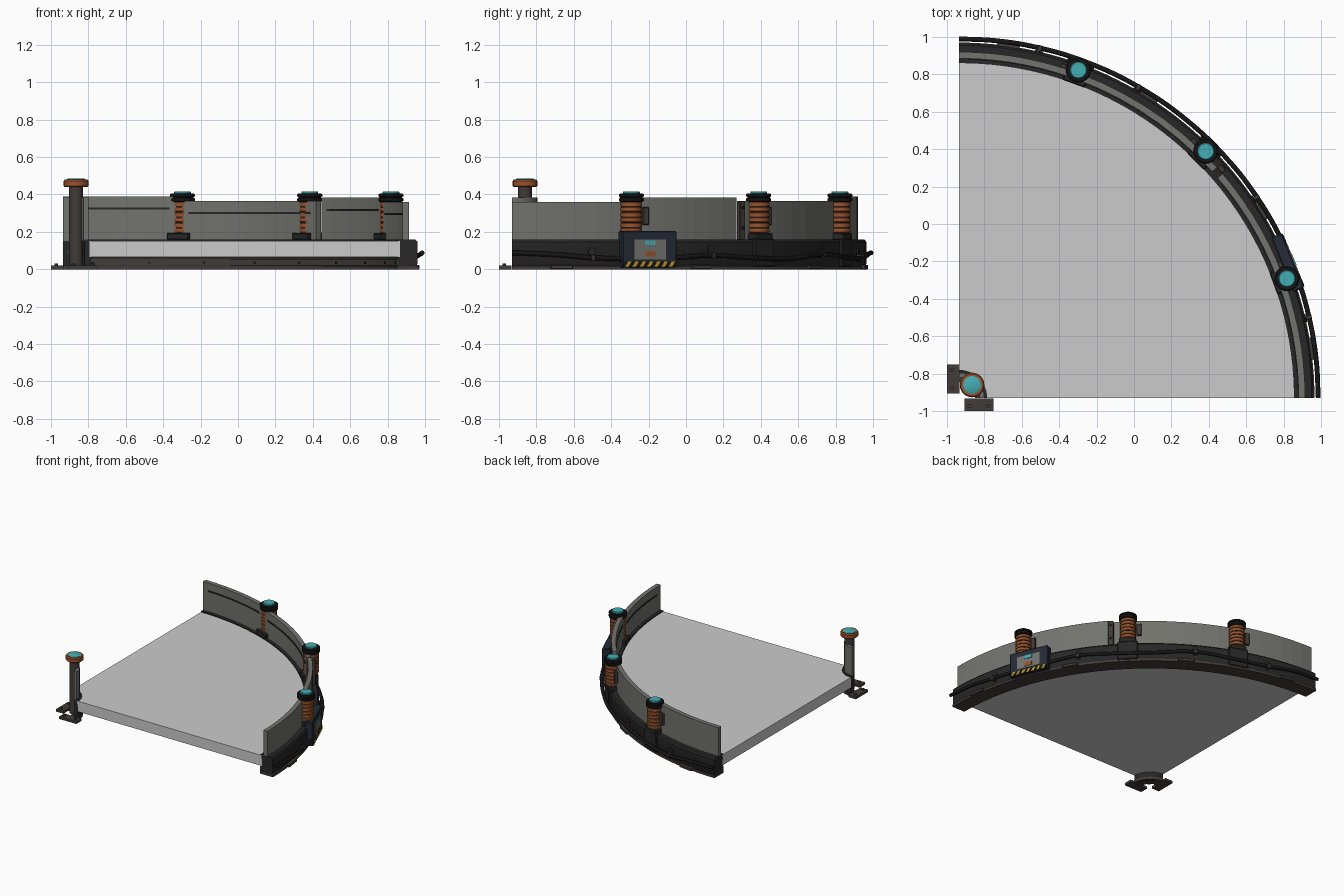
import bpy, bmesh
from math import sin, cos, radians, pi
from mathutils import Matrix, Vector

if "Cube" in bpy.data.objects:
    bpy.data.objects.remove(bpy.data.objects["Cube"])

CX, CY = -0.935, -0.93   # centre of the quarter circle


def mat(name, r, g, b):
    m = bpy.data.materials.new(name)
    m.diffuse_color = (r, g, b, 1)
    m.use_nodes = True
    m.node_tree.nodes["Principled BSDF"].inputs["Base Color"].default_value = m.diffuse_color
    return m


DARK = mat("dark_metal", 0.02, 0.02, 0.02)
BLACK = mat("black_rubber", 0.008, 0.008, 0.008)
STEEL = mat("wall_steel", 0.17, 0.17, 0.155)
BROWN = mat("worn_plate", 0.055, 0.045, 0.04)
ORANGE = mat("copper", 0.32, 0.085, 0.025)
TEAL = mat("teal_light", 0.06, 0.42, 0.46)
NAVY = mat("navy_case", 0.018, 0.024, 0.038)
YELLOW = mat("hazard_yellow", 0.55, 0.33, 0.02)


def finish(name, bm, material=None, smooth=False):
    bmesh.ops.recalc_face_normals(bm, faces=bm.faces)
    me = bpy.data.meshes.new(name)
    bm.to_mesh(me)
    bm.free()
    ob = bpy.data.objects.new(name, me)
    bpy.context.collection.objects.link(ob)
    if material:
        me.materials.append(material)
    if smooth:
        bpy.context.view_layer.objects.active = ob
        ob.select_set(True)
        bpy.ops.object.shade_smooth_by_angle(angle=radians(35))
        ob.select_set(False)
    return ob


def polar(a, r, z):
    a = radians(a)
    return Vector((CX + r * cos(a), CY + r * sin(a), z))


def arc(name, profile, a0, a1, segs, material=None, smooth=False):
    """Sweep a closed (radius, z) profile around the quarter-circle centre."""
    bm = bmesh.new()
    rings = [[bm.verts.new(polar(a0 + (a1 - a0) * i / segs, r, z)) for r, z in profile]
             for i in range(segs + 1)]
    n = len(profile)
    for p, q in zip(rings, rings[1:]):
        for k in range(n):
            bm.faces.new((p[k], p[(k + 1) % n], q[(k + 1) % n], q[k]))
    bm.faces.new(rings[0])
    bm.faces.new(rings[-1])
    return finish(name, bm, material, smooth)


def rect(r0, r1, z0, z1):
    return [(r0, z0), (r1, z0), (r1, z1), (r0, z1)]


def block(name, a, r, z, size, material, bevel=0.0, shift=0.0, shear=0.0):
    """Box at angle a: size = radial, tangential, vertical; shift runs along the tangent."""
    bm = bmesh.new()
    bmesh.ops.create_cube(bm, size=1)
    bmesh.ops.scale(bm, vec=size, verts=bm.verts)
    if bevel:
        bmesh.ops.bevel(bm, geom=bm.edges[:], offset=bevel, segments=1, affect='EDGES')
    for v in bm.verts:
        v.co.y += shift + shear * v.co.z
    bmesh.ops.transform(bm, verts=bm.verts, matrix=Matrix.Translation(polar(a, r, z))
                        @ Matrix.Rotation(radians(a), 4, 'Z'))
    return finish(name, bm, material)


def lathe(name, profile, loc, material, segs=24):
    """Revolve a (radius, z) profile about a vertical axis."""
    bm = bmesh.new()
    rings = [[bm.verts.new((loc.x + r * cos(2 * pi * i / segs), loc.y + r * sin(2 * pi * i / segs), z))
              for i in range(segs)] for r, z in profile]
    for p, q in zip(rings, rings[1:]):
        for i in range(segs):
            j = (i + 1) % segs
            bm.faces.new((p[i], p[j], q[j], q[i]))
    bm.faces.new(rings[0])
    bm.faces.new(rings[-1])
    return finish(name, bm, material, True)


def bolt(name, a, r, z, rad, depth, material):
    bm = bmesh.new()
    bmesh.ops.create_cone(bm, cap_ends=True, segments=8, radius1=rad, radius2=rad, depth=depth,
                          matrix=Matrix.Translation(polar(a, r, z))
                          @ Matrix.Rotation(radians(a), 4, 'Z') @ Matrix.Rotation(pi / 2, 4, 'Y'))
    return finish(name, bm, material)


# Floor slab between the small and large rings
arc("floor_slab", rect(0.14, 1.80, 0.065, 0.15), 0, 90, 48)

# Outer curb with chamfered edges and a base flange
arc("outer_curb", [(1.79, 0.015), (1.885, 0.015), (1.895, 0.03), (1.895, 0.145),
                   (1.885, 0.158), (1.79, 0.158)], 0, 90, 48, DARK, True)
arc("outer_base_flange", rect(1.785, 1.90, 0, 0.018), 0, 90, 48, BROWN, True)
arc("inner_kick_strip", rect(1.783, 1.792, 0.02, 0.055), 0, 90, 48, BROWN, True)
for i in range(9):
    bolt("kick_rivet", 5 + i * 10, 1.782, 0.035, 0.007, 0.008, DARK)

# Wall panels: start angle, end angle, top height
for a0, a1, top in ((0, 19.8, 0.36), (20.2, 40.4, 0.383), (41.8, 69.8, 0.366), (70.2, 90, 0.39)):
    arc("wall_panel", rect(1.815, 1.85, 0.15, top), a0, a1, 7, STEEL)
    arc("panel_groove_strip", rect(1.810, 1.817, top - 0.071, top - 0.060),
        a0 + 1.5, a1 - 1.5, 7, DARK)

# Splice bar in the panel gap
block("splice_bar", 41.1, 1.862, 0.20, (0.03, 0.04, 0.33), BROWN, 0.004)
for z in (0.08, 0.22, 0.33):
    bolt("splice_bolt", 41.1, 1.88, z, 0.009, 0.012, DARK)

# Ribbed posts on the outer ring
RIB0, PITCH = 0.195, 0.028
for a in (20, 45, 70):
    p = polar(a, 1.865, 0)
    block("post_base", a, 1.85, 0.176, (0.125, 0.125, 0.038), DARK, 0.006)
    block("post_back_plate", a, 1.897, 0.09, (0.025, 0.15, 0.15), DARK, 0.005)
    prof = []
    for i in range(6):
        z = RIB0 + i * PITCH
        prof += [(0.05, z), (0.058, z + 0.004), (0.058, z + 0.022), (0.05, z + 0.026)]
    lathe("post_coil", prof, p, ORANGE)
    for i in range(1, 6):
        z = RIB0 + i * PITCH
        lathe("post_groove_ring", [(0.054, z - 0.003), (0.054, z + 0.002)], p, DARK)
    lathe("post_cap", [(0.058, 0.36), (0.067, 0.366), (0.067, 0.378), (0.06, 0.382), (0.06, 0.386),
                       (0.067, 0.39), (0.067, 0.4), (0.06, 0.405)], p, BLACK)
    lathe("post_light", [(0.045, 0.40), (0.045, 0.413), (0.041, 0.417)], p, TEAL)
    block("panel_clamp", a, 1.858, 0.285, (0.025, 0.035, 0.095), BROWN, 0.004, shift=0.082)

# Corner ring, short wall and corner post
arc("corner_curb", rect(0.115, 0.15, 0, 0.158), 0, 90, 12, DARK, True)
arc("corner_base_ring", rect(0.085, 0.157, 0, 0.02), 0, 90, 12, BROWN, True)
arc("corner_wall", rect(0.11, 0.135, 0.15, 0.385), 0, 90, 8, STEEL)
corner = polar(45, 0.098, 0)
lathe("corner_post", [(0.037, 0.01), (0.037, 0.445)], corner, BROWN)
lathe("corner_post_cap", [(0.06, 0.44), (0.066, 0.446), (0.066, 0.472), (0.06, 0.48)], corner, ORANGE)
lathe("corner_light", [(0.048, 0.475), (0.048, 0.482), (0.045, 0.484)], corner, TEAL)
for a in (15, 45, 75):
    bolt("corner_rivet", a, 0.113, 0.09, 0.008, 0.01, BROWN)

# Foot plates at the corner, mirrored across the diagonal
for swap in (False, True):
    u, v, size = -0.967, -0.83, (0.066, 0.155, 0.02)
    bm = bmesh.new()
    bmesh.ops.create_cube(bm, size=1)
    bmesh.ops.scale(bm, vec=size, verts=bm.verts)
    bmesh.ops.translate(bm, vec=(u, v, 0.01), verts=bm.verts)
    for d in (-0.05, 0.05):
        bmesh.ops.create_cone(bm, cap_ends=True, segments=6, radius1=0.012, radius2=0.012, depth=0.014,
                              matrix=Matrix.Translation((u - 0.005, v + d, 0.024)))
    if swap:
        for w in bm.verts:
            w.co.x, w.co.y = w.co.y, w.co.x
    finish("corner_foot_plate", bm, BROWN)

# Foot plates along the outer curb
for a in (8, 32, 58, 82):
    block("outer_foot_plate", a, 1.885, 0.011, (0.06, 0.12, 0.022), BROWN, 0.003)

# Control box with screen, button and hazard stripes
A = 22.4
block("control_box", A, 1.90, 0.107, (0.062, 0.315, 0.195), NAVY, 0.006)
block("control_face", A, 1.931, 0.106, (0.008, 0.185, 0.105), STEEL)
block("control_screen", A, 1.935, 0.142, (0.008, 0.06, 0.026), TEAL)
block("control_button", A, 1.935, 0.081, (0.008, 0.06, 0.028), ORANGE)
block("hazard_backing", A, 1.931, 0.027, (0.006, 0.305, 0.03), BLACK)
for i in range(7):
    block("hazard_stripe", A, 1.934, 0.027, (0.004, 0.02, 0.029), YELLOW,
          shift=-0.126 + i * 0.042, shear=0.6)

# Sagging cable around the outside
cu = bpy.data.curves.new("cable", 'CURVE')
cu.dimensions = '3D'
cu.bevel_depth = 0.013
cu.bevel_resolution = 2
cu.resolution_u = 6
path = [(0, 0.088), (6, 0.08), (13, 0.062), (20, 0.055), (27, 0.062), (34, 0.075), (41, 0.062),
        (50, 0.056), (60, 0.08), (69, 0.062), (77, 0.06), (84, 0.085), (90, 0.088)]
sp = cu.splines.new('BEZIER')
sp.bezier_points.add(len(path) - 1)
for b, (a, z) in zip(sp.bezier_points, path):
    b.co = polar(a, 1.92, z)
    b.handle_left_type = b.handle_right_type = 'AUTO'
cu.use_fill_caps = True
cu.materials.append(BLACK)
bpy.context.collection.objects.link(bpy.data.objects.new("cable", cu))

# Cable clips and side bolts on the curb
for a, z in ((13, 0.062), (34, 0.075), (60, 0.08), (77, 0.06)):
    block("cable_clip", a, 1.912, z, (0.045, 0.022, 0.036), BROWN, 0.003)
    bolt("curb_bolt", a, 1.898, z + 0.033, 0.022, 0.014, DARK)
